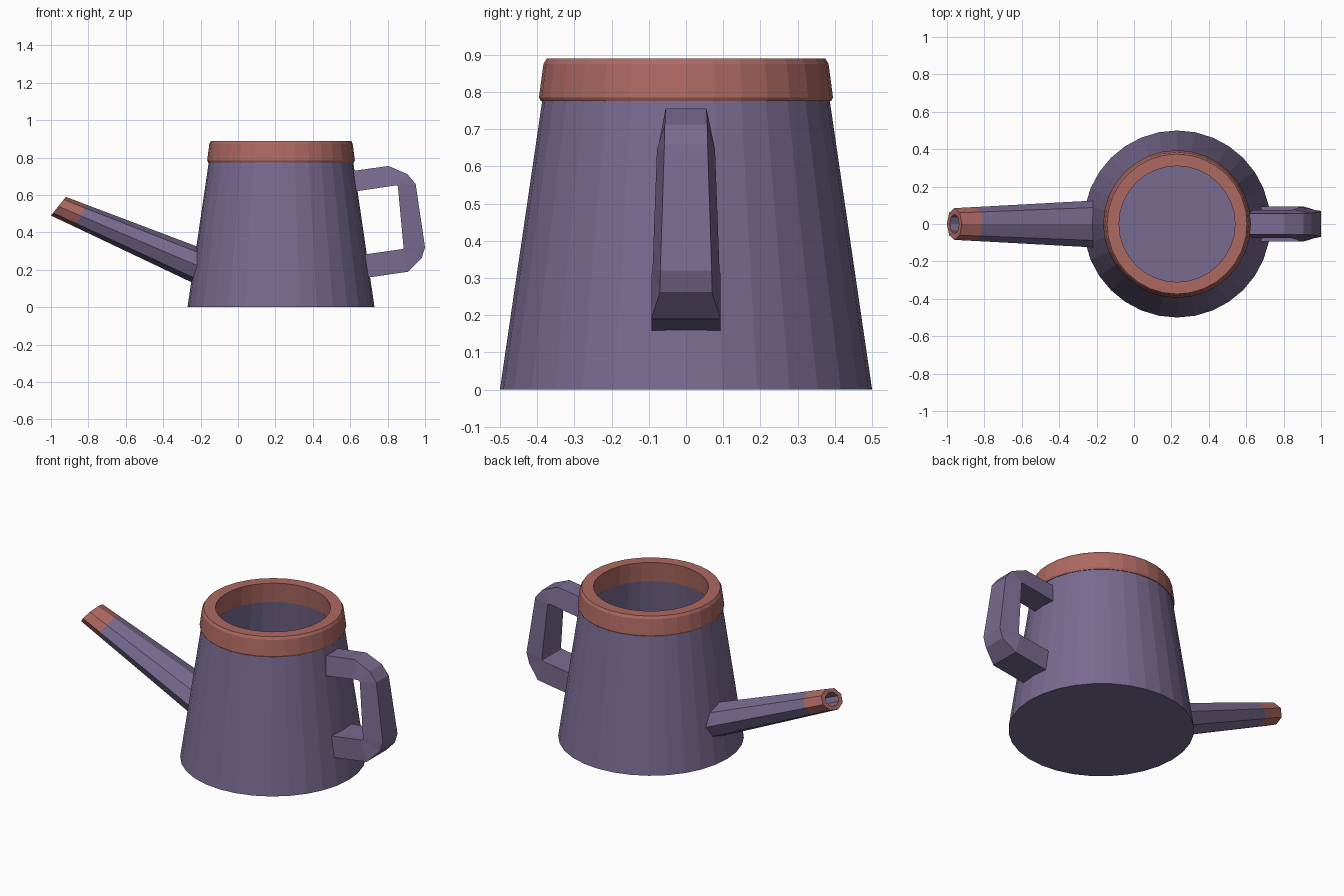
import bpy, bmesh
from math import cos, sin, tau
from mathutils import Vector

if "Cube" in bpy.data.objects:
    bpy.data.objects.remove(bpy.data.objects["Cube"])


def material(name, color):
    m = bpy.data.materials.new(name)
    m.diffuse_color = color
    m.use_nodes = True
    m.node_tree.nodes["Principled BSDF"].inputs["Base Color"].default_value = m.diffuse_color
    return m


PURPLE = material("purple", (0.19, 0.145, 0.28, 1))
RED = material("red", (0.42, 0.14, 0.12, 1))
CENTRE = Vector((0.23, 0, 0))


def loft(name, rings, mats, red_spans=(), closed=False):
    """Bridge equal-sized rings; cap both ends unless the rings form a loop."""
    bm = bmesh.new()
    rows = [[bm.verts.new(p) for p in ring] for ring in rings]
    n = len(rows[0])
    spans = len(rows) if closed else len(rows) - 1
    for i in range(spans):
        a, b = rows[i], rows[(i + 1) % len(rows)]
        for j in range(n):
            k = (j + 1) % n
            f = bm.faces.new((a[j], a[k], b[k], b[j]))
            f.material_index = 1 if i in red_spans else 0
    if not closed:
        bm.faces.new(rows[0][::-1])
        bm.faces.new(rows[-1])
    bmesh.ops.recalc_face_normals(bm, faces=bm.faces)
    me = bpy.data.meshes.new(name)
    bm.to_mesh(me)
    bm.free()
    for m in mats:
        me.materials.append(m)
    ob = bpy.data.objects.new(name, me)
    bpy.context.collection.objects.link(ob)
    return ob


def circle(r, z, n=32):
    return [CENTRE + Vector((r * cos(tau * i / n), r * sin(tau * i / n), z)) for i in range(n)]


# Hollow tapered body
body = [(0.5, 0), (0.385, 0.785), (0.32, 0.785), (0.43, 0.05)]
loft("body", [circle(r, z) for r, z in body], [PURPLE])

# Rim band around the opening
rim = [(0.318, 0.775), (0.39, 0.775), (0.395, 0.785), (0.383, 0.875),
       (0.374, 0.89), (0.31, 0.89)]
loft("rim", [circle(r, z) for r, z in rim], [RED], closed=True)


# Spout: stations are top point, bottom point (x, z) and half width
def spout_ring(top, bottom, hw, scale=1.0, n=8):
    t, b = Vector((top[0], 0, top[1])), Vector((bottom[0], 0, bottom[1]))
    c, a = (t + b) / 2, (t - b) / 2 * scale
    return [c + a * cos(tau * i / n) + Vector((0, hw * scale * sin(tau * i / n), 0))
            for i in range(n)]


base = ((-0.18, 0.31), (-0.22, 0.12), 0.126)
band = ((-0.81, 0.548), (-0.875, 0.431), 0.091)
tip = ((-0.92, 0.59), (-1.0, 0.49), 0.085)
loft("spout",
     [spout_ring(*base), spout_ring(*band), spout_ring(*tip),
      spout_ring(*tip, 0.62), spout_ring(*band, 0.62), spout_ring(*base, 0.62)],
     [PURPLE, RED], red_spans=(1, 2))

# Handle: outer point, inner point (x, z), outer and inner half widths
handle = [
    ((0.60, 0.727), (0.60, 0.615), 0.055, 0.075),
    ((0.805, 0.755), (0.835, 0.65), 0.055, 0.075),
    ((0.905, 0.712), (0.85, 0.65), 0.057, 0.077),
    ((0.95, 0.658), (0.855, 0.645), 0.058, 0.078),
    ((1.0, 0.32), (0.885, 0.32), 0.069, 0.09),
    ((0.982, 0.262), (0.883, 0.313), 0.07, 0.092),
    ((0.91, 0.19), (0.872, 0.31), 0.093, 0.093),
    ((0.67, 0.155), (0.66, 0.28), 0.093, 0.093),
]
loft("handle",
     [[(o[0], -a, o[1]), (o[0], a, o[1]), (i[0], b, i[1]), (i[0], -b, i[1])]
      for o, i, a, b in handle],
     [PURPLE])
